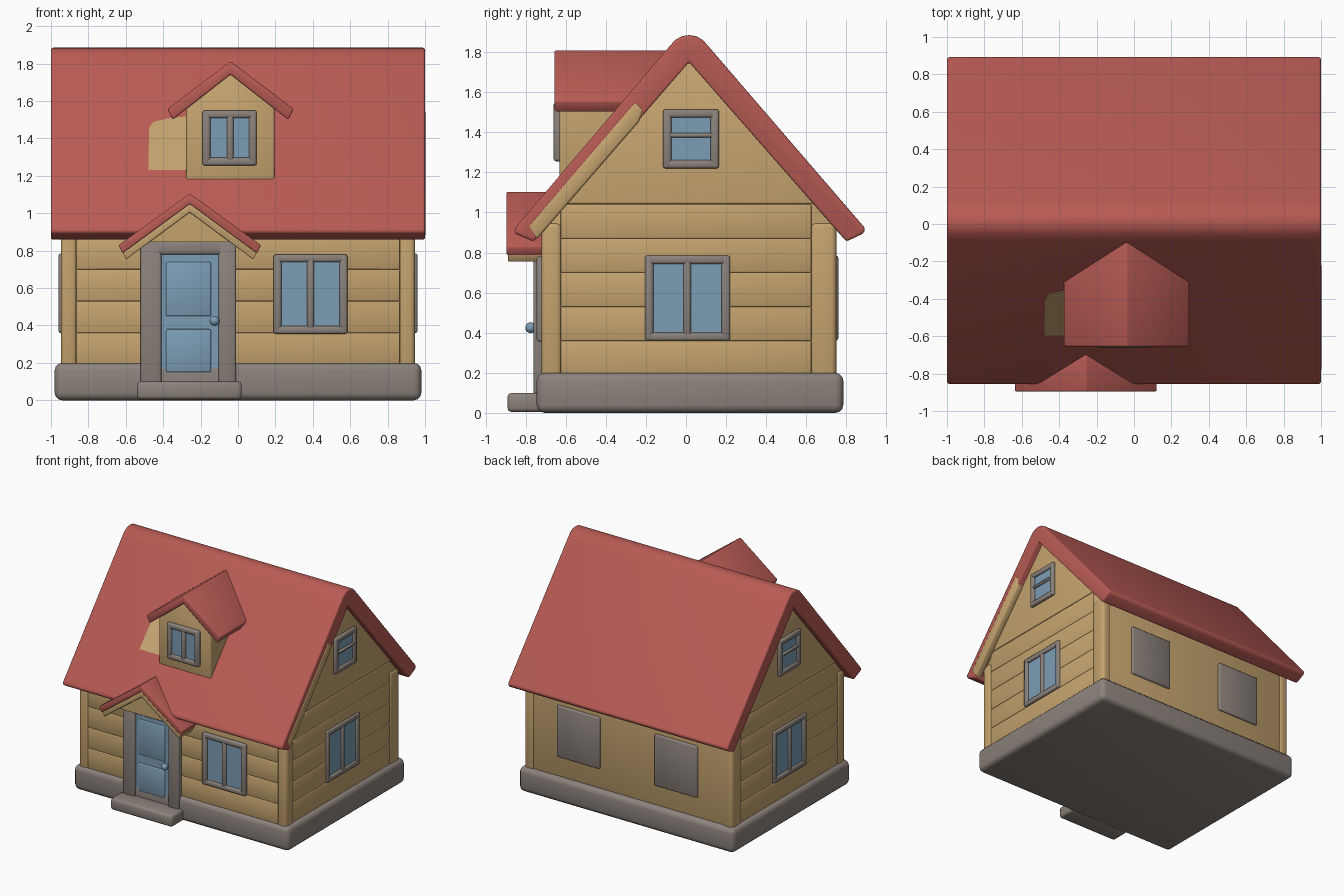
import bpy, bmesh, math
from mathutils import Vector

if "Cube" in bpy.data.objects:
    bpy.data.objects.remove(bpy.data.objects["Cube"])


def material(name, rgb):
    m = bpy.data.materials.new(name)
    m.diffuse_color = (*rgb, 1)
    m.use_nodes = True
    m.node_tree.nodes["Principled BSDF"].inputs["Base Color"].default_value = m.diffuse_color
    return m


RED = material("roof red", (0.485, 0.105, 0.09))
TAN = material("wall tan", (0.56, 0.37, 0.16))
GREY = material("stone grey", (0.26, 0.225, 0.20))
BLUE = material("glass blue", (0.20, 0.335, 0.46))


def prism(bm, pts, vec):
    """Closed solid from a planar outline pushed along vec."""
    lo = [bm.verts.new(Vector(p)) for p in pts]
    hi = [bm.verts.new(Vector(p) + Vector(vec)) for p in pts]
    bm.faces.new(lo)
    bm.faces.new(hi[::-1])
    for i in range(len(pts)):
        j = (i + 1) % len(pts)
        bm.faces.new((lo[i], lo[j], hi[j], hi[i]))


def box(bm, a, b):
    prism(bm, [(a[0], a[1], a[2]), (b[0], a[1], a[2]), (b[0], b[1], a[2]), (a[0], b[1], a[2])],
          (0, 0, b[2] - a[2]))


def finish(name, bm, mat, bevel=0.0, segs=2):
    """Round the sharp edges, shade smooth and link the part."""
    bmesh.ops.recalc_face_normals(bm, faces=bm.faces)
    if bevel:
        edges = [e for e in bm.edges if e.calc_face_angle(0) > math.radians(30)]
        bmesh.ops.bevel(bm, geom=edges, offset=bevel, segments=segs, profile=0.5,
                        affect='EDGES', clamp_overlap=True)
    me = bpy.data.meshes.new(name)
    bm.to_mesh(me)
    bm.free()
    me.materials.append(mat)
    ob = bpy.data.objects.new(name, me)
    bpy.context.collection.objects.link(ob)
    bpy.ops.object.select_all(action='DESELECT')
    ob.select_set(True)
    bpy.context.view_layer.objects.active = ob
    bpy.ops.object.shade_smooth_by_angle(angle=math.radians(48))
    return ob


def solid(name, pts, vec, mat, bevel=0.0, segs=2):
    bm = bmesh.new()
    prism(bm, pts, vec)
    return finish(name, bm, mat, bevel, segs)


def boxes(name, items, mat, bevel=0.0, segs=2):
    bm = bmesh.new()
    for a, b in items:
        box(bm, a, b)
    return finish(name, bm, mat, bevel, segs)


def on_face(face, u0, u1, v0, v1, d0, d1):
    """Box on a house side: u along the wall, v up, d outward."""
    if face in ("front", "back"):
        s = -1 if face == "front" else 1
        return (u0, s * d0, v0), (u1, s * d1, v1)
    s = 1 if face == "right" else -1
    return (s * d0, u0, v0), (s * d1, u1, v1)


def window(name, face, u, v, d, mull_u=None, mull_v=None, t=0.042):
    """Grey frame with one middle bar and glass set behind it."""
    (u0, u1), (v0, v1), (d0, d1) = u, v, d
    bars = [(u0, u0 + t, v0, v1), (u1 - t, u1, v0, v1),
            (u0, u1, v0, v0 + t), (u0, u1, v1 - t, v1)]
    if mull_u is not None:
        bars.append((mull_u - 0.018, mull_u + 0.018, v0 + 0.02, v1 - 0.02))
    if mull_v is not None:
        bars.append((u0 + 0.02, u1 - 0.02, mull_v - 0.012, mull_v + 0.012))
    boxes(name + "_frame", [on_face(face, *b, d0, d1) for b in bars], GREY, 0.012)
    e = 0.015
    boxes(name + "_glass", [on_face(face, u0 + e, u1 - e, v0 + e, v1 - e, d0, d1 - 0.016)], BLUE)


# Stone base and door step
boxes("stone_base", [((-0.98, -0.745, 0), (0.98, 0.785, 0.2))], GREY, 0.04, 3)
boxes("door_step", [((-0.54, -0.89, 0.005), (0.02, -0.70, 0.1))], GREY, 0.018)

# Wall body with gable ends
solid("walls", [(-0.937, y, z) for y, z in
                ((-0.712, 0.15), (0.742, 0.15), (0.742, 0.98), (0.015, 1.81), (-0.712, 0.98))],
      (1.874, 0, 0), TAN, 0.012)

# Corner posts
boxes("corner_posts", [((min(s * 0.86, s * 0.947), y0, 0.17), (max(s * 0.86, s * 0.947), y1, 0.95))
                       for s in (-1, 1) for y0, y1 in ((-0.722, -0.62), (0.62, 0.75))], TAN, 0.025, 3)

# Shallow wall boards
boards = []
for i in range(4):
    z = 0.19 + i * 0.17
    boards.append(on_face("front", -0.865, 0.865, z, z + 0.17, 0.70, 0.719))
for face in ("left", "right"):
    for i in range(5):
        z = 0.19 + i * 0.17
        boards.append(on_face(face, -0.625, 0.625, z, z + 0.17, 0.92, 0.943))
boxes("wall_boards", boards, TAN, 0.006)
for s in (-1, 1):
    solid("gable_panel", [(s * 0.92, y, z) for y, z in ((-0.66, 1.045), (0.69, 1.045), (0.015, 1.80))],
          (s * 0.028, 0, 0), TAN, 0.006)

# Main roof with rounded ridge
roof = [(-0.855, 0.92), (-0.09, 1.82), (-0.055, 1.86), (-0.02, 1.88), (0.015, 1.885), (0.05, 1.88),
        (0.085, 1.86), (0.12, 1.82), (0.895, 0.92), (0.885, 0.895), (0.80, 0.855),
        (0.015, 1.75), (-0.76, 0.855), (-0.855, 0.895)]
solid("main_roof", [(-1.0, y, z) for y, z in roof], (2.0, 0, 0), RED, 0.018, 3)

# Tan strip along the front right roof edge, and tan patch beside the dormer
strip = [(-0.255, 1.555), (-0.21, 1.515), (-0.235, 1.452), (-0.745, 0.865), (-0.79, 0.93)]
solid("roof_edge_strip", [(0.94, y, z) for y, z in strip], (0.063, 0, 0), TAN, 0.012)
SL = 0.90 / 0.765
patch = [(-0.48, 1.23), (-0.25, 1.23), (-0.25, 1.52), (-0.36, 1.51), (-0.45, 1.49), (-0.475, 1.46)]
solid("roof_patch", [(x, (z - 0.92) / SL - 0.855 + 0.004, z) for x, z in patch],
      (0, -0.009, 0.0), TAN)


def chevron(cx, top, half, drop, t, tip):
    """Pitched roof outline: outer ridge, outer tips and underside."""
    return [(cx - half, top - drop), (cx, top), (cx + half, top - drop),
            (cx + half - tip, top - drop - t * 0.8), (cx, top - t), (cx - half + tip, top - drop - t * 0.8)]


# Dormer
solid("dormer_walls", [(x, -0.632, z) for x, z in
                       ((-0.277, 1.1), (0.195, 1.1), (0.195, 1.58), (-0.04, 1.765), (-0.277, 1.58))],
      (0, 0.48, 0), TAN, 0.01)
solid("dormer_roof", [(x, -0.655, z) for x, z in chevron(-0.04, 1.812, 0.338, 0.255, 0.07, 0.03)],
      (0, 0.56, 0), RED, 0.008)
window("dormer_window", "front", (-0.19, 0.10), (1.255, 1.55), (0.60, 0.66), mull_u=-0.042)

# Porch roof, its tan lining and gable
solid("porch_roof", [(x, -0.895, z) for x, z in chevron(-0.258, 1.105, 0.38, 0.275, 0.055, 0.02)],
      (0, 0.215, 0), RED, 0.006)
solid("porch_lining", [(x, -0.888, z) for x, z in chevron(-0.258, 1.055, 0.36, 0.262, 0.05, 0.02)],
      (0, 0.2, 0), TAN, 0.005)
solid("porch_gable", [(x, -0.868, z) for x, z in
                      ((-0.50, 0.847), (-0.015, 0.847), (-0.258, 1.02))], (0, 0.17, 0), TAN)

# Door
boxes("door_frame", [((-0.52, -0.762, 0.09), (-0.41, -0.69, 0.855)),
                     ((-0.105, -0.762, 0.09), (-0.01, -0.69, 0.855)),
                     ((-0.52, -0.762, 0.78), (-0.01, -0.69, 0.855))], GREY, 0.012)
boxes("door", [((-0.43, -0.742, 0.09), (-0.09, -0.69, 0.80))], BLUE)
boxes("door_panels", [((-0.385, -0.749, z0), (-0.145, -0.73, z1))
                      for z0, z1 in ((0.15, 0.38), (0.45, 0.74))], BLUE, 0.007)
bm = bmesh.new()
bmesh.ops.create_uvsphere(bm, u_segments=20, v_segments=12, radius=0.027)
bmesh.ops.translate(bm, verts=bm.verts, vec=(-0.125, -0.775, 0.425))
finish("door_knob", bm, BLUE)

# Front and side windows
window("front_window", "front", (0.19, 0.585), (0.355, 0.78), (0.69, 0.745), mull_u=0.388)
for side in ("right", "left"):
    window(side + "_window", side, (-0.205, 0.22), (0.36, 0.785), (0.91, 0.96), mull_u=0.006)
    window(side + "_gable_window", side, (-0.115, 0.165), (1.22, 1.515), (0.91, 0.972), mull_v=1.385)

# Closed shutters at the back
boxes("back_shutters", [on_face("back", u0, u1, 0.36, 0.785, 0.72, 0.76)
                        for u0, u1 in ((0.26, 0.65), (-0.63, -0.24))], GREY, 0.012)
